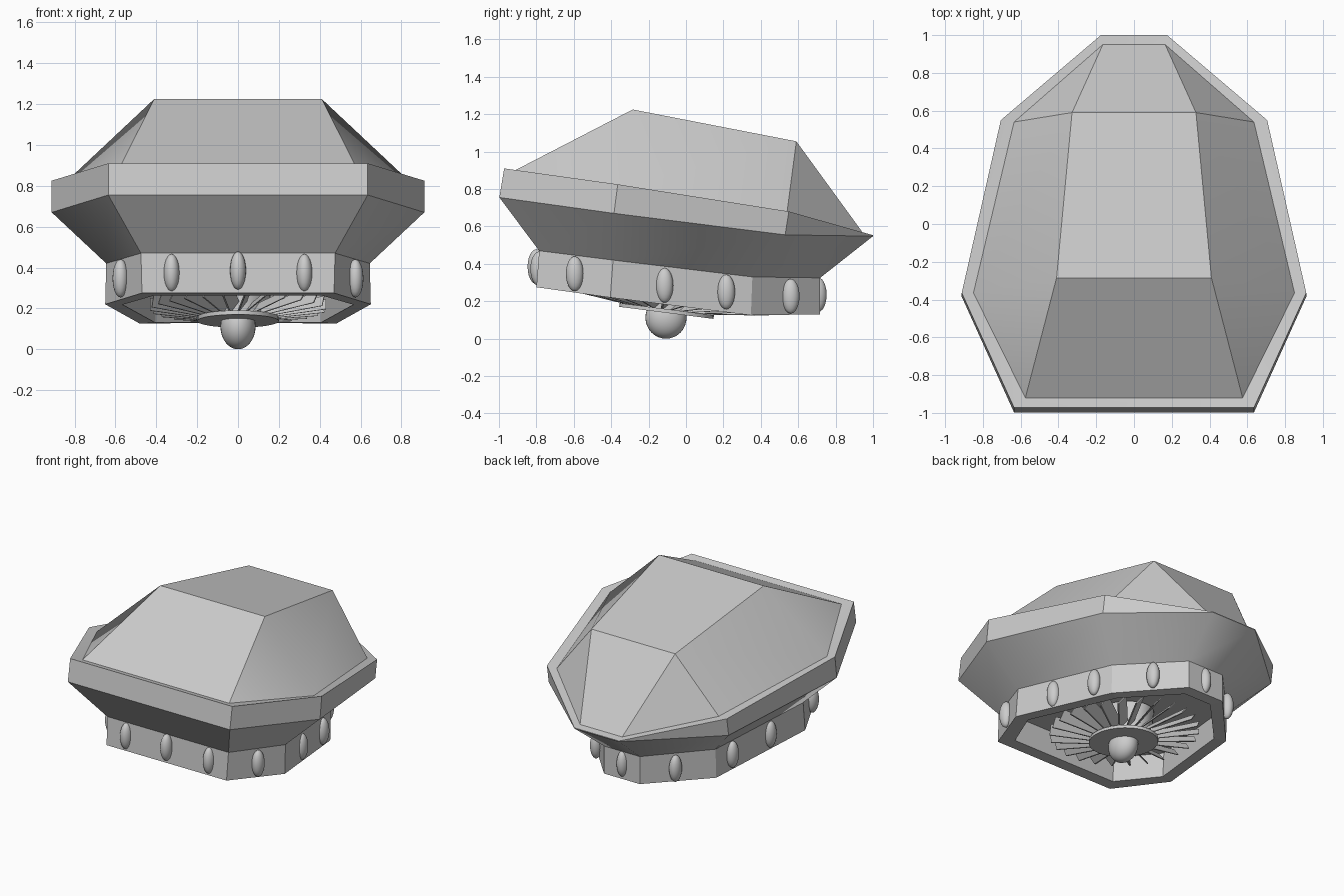
import bpy, bmesh, math
from mathutils import Matrix, Vector

if "Cube" in bpy.data.objects:
    bpy.data.objects.remove(bpy.data.objects["Cube"])


def finish(bm, name, smooth=None):
    bmesh.ops.recalc_face_normals(bm, faces=bm.faces)
    me = bpy.data.meshes.new(name)
    bm.to_mesh(me)
    bm.free()
    ob = bpy.data.objects.new(name, me)
    bpy.context.collection.objects.link(ob)
    if smooth:
        bpy.ops.object.select_all(action='DESELECT')
        ob.select_set(True)
        bpy.context.view_layer.objects.active = ob
        bpy.ops.object.shade_smooth_by_angle(angle=math.radians(smooth))
    return ob


def ring(bm, half):
    """Eight-sided ring from the four right-hand points, mirrored in x."""
    pts = half + [(-x, y, z) for x, y, z in reversed(half)]
    return [bm.verts.new(p) for p in pts]


def bridge(bm, a, b):
    n = len(a)
    for i in range(n):
        bm.faces.new((a[i], a[(i + 1) % n], b[(i + 1) % n], b[i]))


# Half outlines, front to back
neck_low = [(.47, -.80, .275), (.65, -.405, .22), (.48, .347, .125), (.14, .717, .13)]
neck_top = [(.475, -.785, .47), (.645, -.39, .42), (.48, .355, .33), (.14, .717, .325)]
inner_low = [(.41, -.70, .263), (.565, -.385, .218), (.405, .315, .13), (.105, .635, .13)]
inner_top = [(x, y + .01, z + .17) for x, y, z in inner_low]
rim_low = [(.635, -.998, .755), (.912, -.385, .67), (.705, .53, .555), (.175, 1.0, .548)]
rim_top = [(.635, -.972, .91), (.912, -.365, .825), (.705, .55, .68), (.175, 1.0, .553)]
deck = [(.575, -.92, .897), (.85, -.365, .812), (.635, .54, .675), (.165, .95, .56)]

# Hull: flare, rim band and faceted canopy
bm = bmesh.new()
rings = [ring(bm, h) for h in (neck_top, rim_low, rim_top, deck)]
for a, b in zip(rings, rings[1:]):
    bridge(bm, a, b)
d = rings[-1]
fr, br = bm.verts.new((.41, -.285, 1.225)), bm.verts.new((.328, .59, 1.055))
fl, bl = bm.verts.new((-.41, -.285, 1.225)), bm.verts.new((-.328, .59, 1.055))
for f in ((fr, br, bl, fl), (d[0], fr, fl, d[7]), (d[3], d[4], bl, br),
          (d[0], d[1], fr), (d[1], d[2], br, fr), (d[2], d[3], br),
          (d[7], fl, d[6]), (d[6], fl, bl, d[5]), (d[5], bl, d[4])):
    bm.faces.new(f)
finish(bm, "hull_and_canopy", 30)

# Neck: hollow band with a closed cavity ceiling
bm = bmesh.new()
rings = [ring(bm, h) for h in (neck_top, neck_low, inner_low, inner_top)]
for a, b in zip(rings, rings[1:]):
    bridge(bm, a, b)
bm.faces.new(rings[-1])
finish(bm, "neck_band")

# Frame of the tilted oval turbine
base = (Matrix.Translation((0, -.105, .138)) @ Matrix.Rotation(math.radians(-7.3), 4, 'X')
        @ Matrix.Diagonal((1, 1.27, 1, 1)))

# Turbine hub
bm = bmesh.new()
bmesh.ops.create_cone(bm, cap_ends=True, segments=32, radius1=.2, radius2=.2, depth=.02,
                      matrix=base @ Matrix.Translation((0, 0, .01)))
bmesh.ops.create_cone(bm, cap_ends=True, segments=32, radius1=.16, radius2=.16, depth=.2,
                      matrix=base @ Matrix.Translation((0, 0, .11)))
finish(bm, "turbine_hub", 30)

# Turbine blades: thin slanted slats
bm = bmesh.new()
COUNT = 26
for i in range(COUNT):
    m = base @ Matrix.Rotation(2 * math.pi * i / COUNT, 4, 'Z')
    section = []
    for r, z in ((.15, .015), (.43, .055)):
        section.append([bm.verts.new(m @ Vector((r, t, z + h)))
                        for t, h in ((-.025, 0), (-.017, 0), (.025, .055), (.017, .055))])
    bridge(bm, *section)
    for s in section:
        bm.faces.new(s)
finish(bm, "turbine_blades")

# Orb under the hub
bm = bmesh.new()
bmesh.ops.create_uvsphere(bm, u_segments=32, v_segments=16, radius=1,
                          matrix=Matrix.Translation((0, -.107, .112))
                          @ Matrix.Diagonal((.086, .11, .112, 1)))
finish(bm, "bottom_orb", 60)

# Oval lamps around the neck
lamps = [(0, -.80, .385), (.325, -.785, .373), (.575, -.595, .347), (.58, -.115, .285),
         (.515, .215, .25), (.31, .56, .227), (0, .705, .235)]
bm = bmesh.new()
for x, y, z in lamps:
    for s in ((1, -1) if x else (1,)):
        bmesh.ops.create_uvsphere(bm, u_segments=20, v_segments=12, radius=1,
                                  matrix=Matrix.Translation((s * x, y, z))
                                  @ Matrix.Diagonal((.039, .047, .093, 1)))
finish(bm, "neck_lamps", 60)
